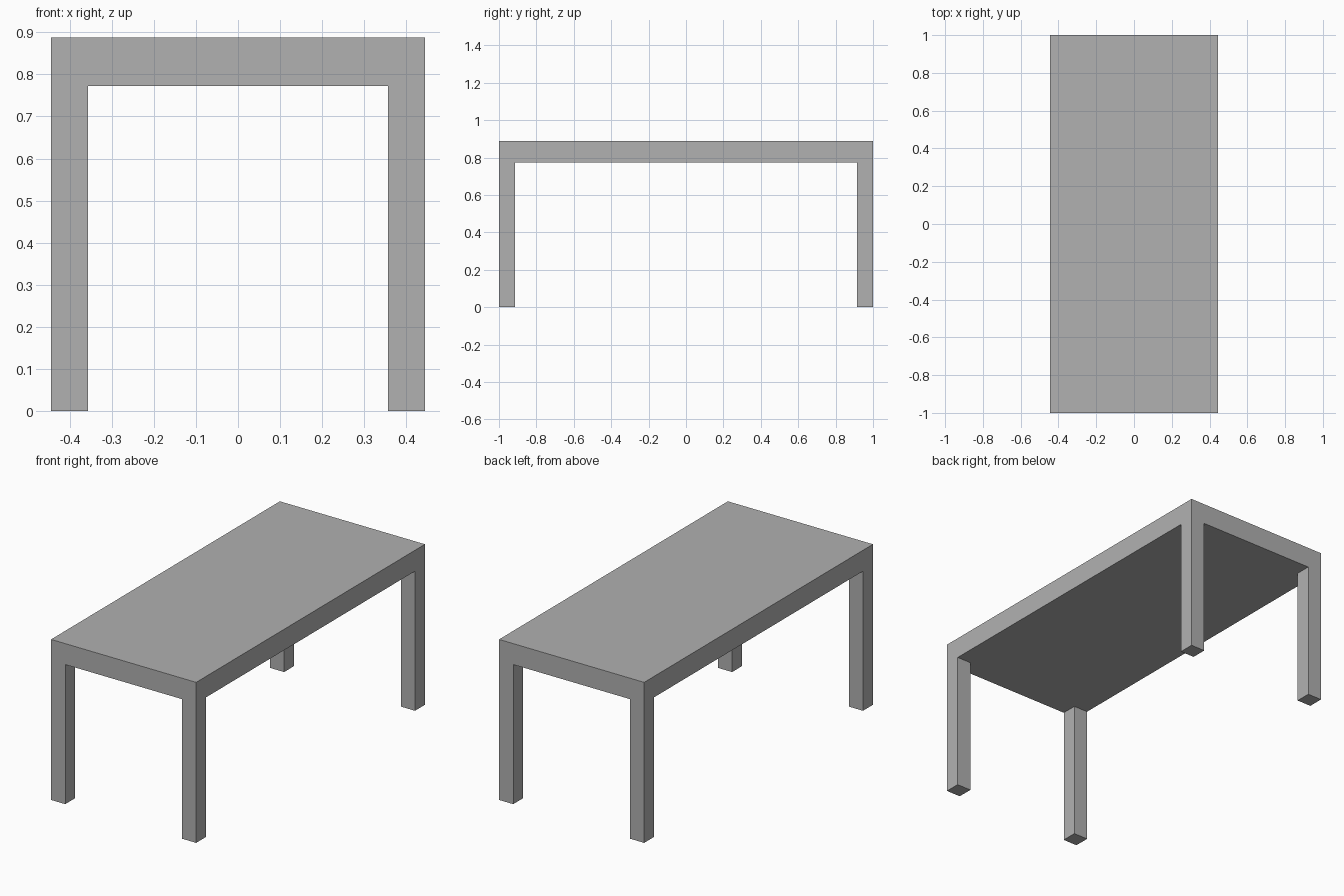
import bpy, bmesh
from mathutils import Matrix

if "Cube" in bpy.data.objects:
    bpy.data.objects.remove(bpy.data.objects["Cube"])

WIDTH, LENGTH, HEIGHT = 0.888, 2.0, 0.888
UNDERSIDE = 0.772
LEG = 0.087

bm = bmesh.new()

# Thick tabletop slab
slab = Matrix.LocRotScale((0, 0, (HEIGHT + UNDERSIDE) / 2), None,
                          (WIDTH, LENGTH, HEIGHT - UNDERSIDE))
bmesh.ops.create_cube(bm, size=1, matrix=slab)

# Cut the slab along the inner lines of the legs
inner_x, inner_y = WIDTH / 2 - LEG, LENGTH / 2 - LEG
for axis, offset in ((0, inner_x), (1, inner_y)):
    for side in (-1, 1):
        point, normal = [0, 0, 0], [0, 0, 0]
        point[axis], normal[axis] = side * offset, 1
        bmesh.ops.bisect_plane(bm, geom=bm.verts[:] + bm.edges[:] + bm.faces[:],
                               plane_co=point, plane_no=normal)

# Pull the four corner squares of the underside down into flush legs
bm.normal_update()
corners = []
for face in bm.faces:
    c = face.calc_center_median()
    if face.normal.z < -0.9 and abs(c.x) > inner_x and abs(c.y) > inner_y:
        corners.append(face)
for face in bmesh.ops.extrude_discrete_faces(bm, faces=corners)["faces"]:
    for vert in face.verts:
        vert.co.z = 0

# Merge coplanar faces into clean flat panels
bmesh.ops.remove_doubles(bm, verts=bm.verts[:], dist=1e-5)
bmesh.ops.dissolve_limit(bm, angle_limit=0.01, verts=bm.verts[:], edges=bm.edges[:])
bmesh.ops.recalc_face_normals(bm, faces=bm.faces[:])

mesh = bpy.data.meshes.new("table")
bm.to_mesh(mesh)
bm.free()

# Darker grey finish
grey = bpy.data.materials.new("dark_grey")
grey.diffuse_color = (0.44, 0.44, 0.44, 1)
grey.use_nodes = True
grey.node_tree.nodes["Principled BSDF"].inputs["Base Color"].default_value = grey.diffuse_color
mesh.materials.append(grey)
bpy.context.collection.objects.link(bpy.data.objects.new("table", mesh))
